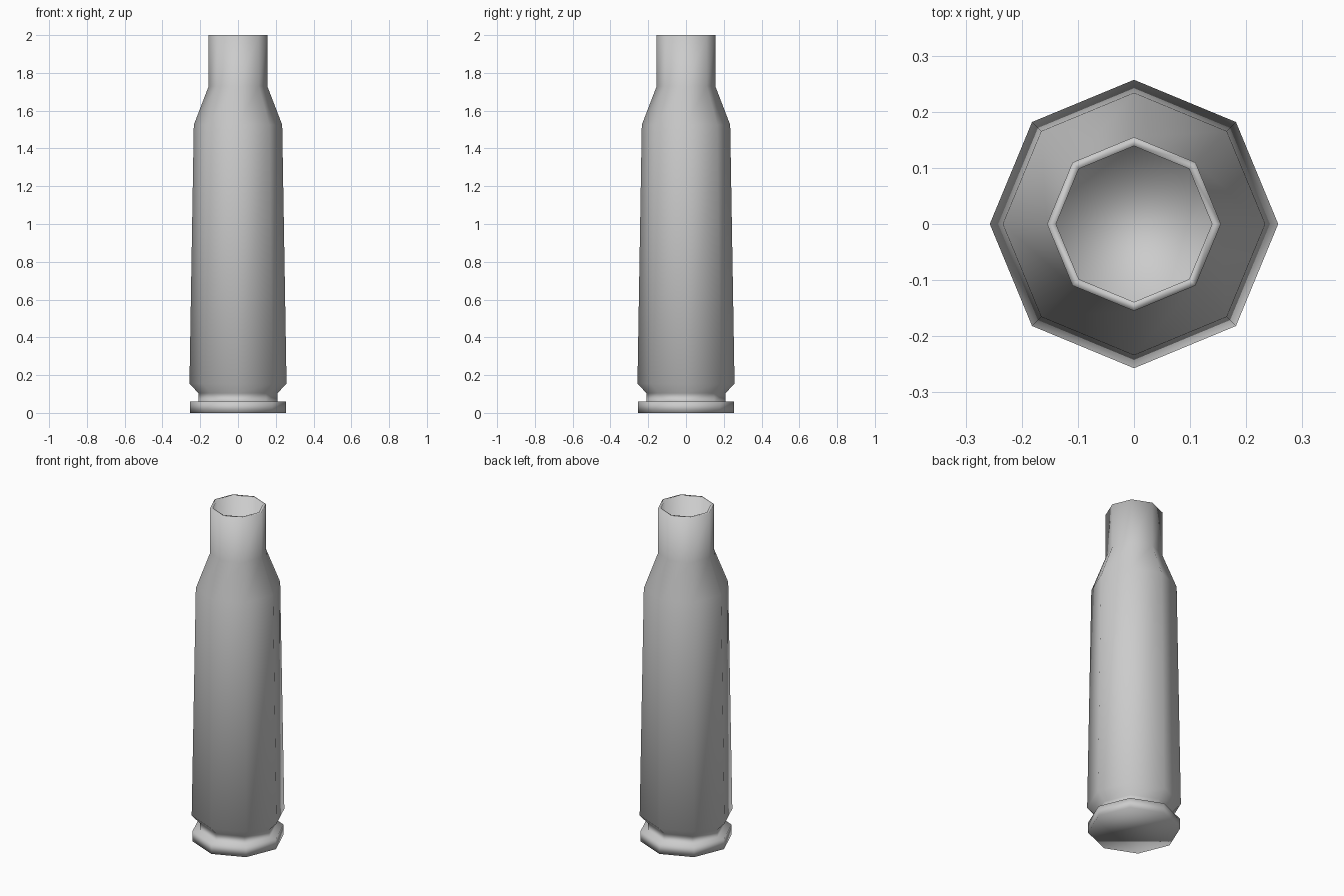
import bpy, bmesh, math

if "Cube" in bpy.data.objects:
    bpy.data.objects.remove(bpy.data.objects["Cube"])

SIDES = 8


def lathe(name, profile):
    """Revolve a (radius, z) profile into an eight-sided body, capped at both ends."""
    bm = bmesh.new()
    rings = []
    for r, z in profile:
        rings.append([bm.verts.new((r * math.cos(math.tau * i / SIDES),
                                    r * math.sin(math.tau * i / SIDES), z))
                      for i in range(SIDES)])
    for a, b in zip(rings, rings[1:]):
        for i in range(SIDES):
            j = (i + 1) % SIDES
            bm.faces.new((a[i], a[j], b[j], b[i]))
    bm.faces.new(rings[0][::-1])
    bm.faces.new(rings[-1])
    bmesh.ops.recalc_face_normals(bm, faces=bm.faces)
    for f in bm.faces:
        f.smooth = True
    mesh = bpy.data.meshes.new(name)
    bm.to_mesh(mesh)
    bm.free()
    obj = bpy.data.objects.new(name, mesh)
    bpy.context.collection.objects.link(obj)
    return obj


lathe("cartridge_case", [
    (0.253, 0.0), (0.253, 0.06),      # base flange
    (0.21, 0.06), (0.21, 0.105),      # extractor groove
    (0.257, 0.155), (0.234, 1.525),   # tapered body
    (0.155, 1.73), (0.155, 2.0),      # shoulder and neck
    (0.139, 2.0), (0.139, 1.0),       # mouth rim and hollow inside
])
